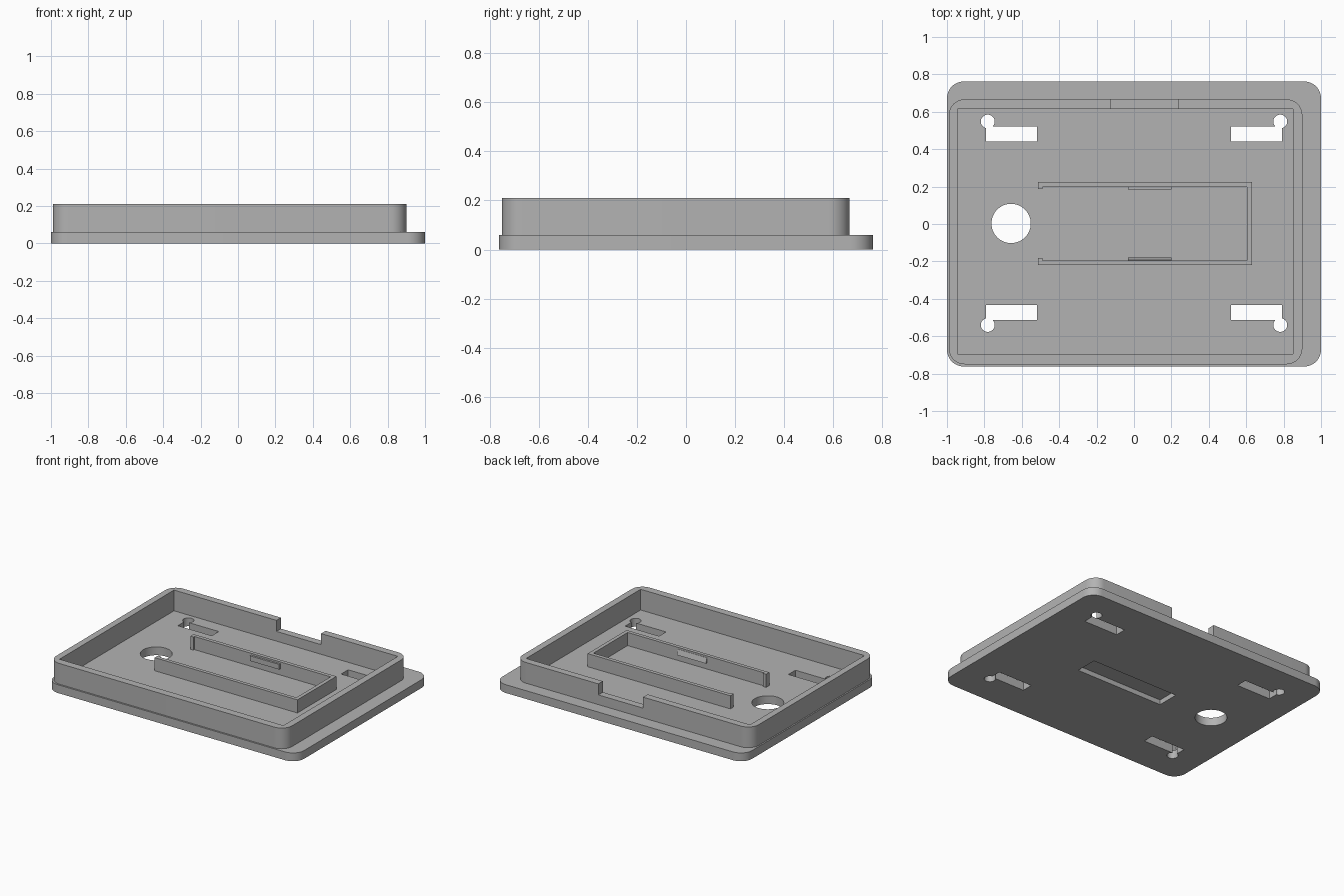
import bpy
import math

cube = bpy.data.objects.get("Cube")
if cube:
    bpy.data.objects.remove(cube, do_unlink=True)

grey = bpy.data.materials.new("plain grey")
grey.use_nodes = True
COLOUR = (0.45, 0.45, 0.45, 1)
grey.diffuse_color = COLOUR
grey.node_tree.nodes["Principled BSDF"].inputs["Base Color"].default_value = COLOUR


def prism(name, outline, z0, z1):
    """Extrude a counter-clockwise outline from z0 to z1."""
    n = len(outline)
    verts = [(x, y, z) for z in (z0, z1) for x, y in outline]
    faces = [tuple(reversed(range(n))), tuple(range(n, 2 * n))]
    faces += [(i, (i + 1) % n, n + (i + 1) % n, n + i) for i in range(n)]
    mesh = bpy.data.meshes.new(name)
    mesh.from_pydata(verts, [], faces)
    mesh.materials.append(grey)
    ob = bpy.data.objects.new(name, mesh)
    bpy.context.collection.objects.link(ob)
    return ob


def rect(x0, x1, y0, y1):
    return [(x0, y0), (x1, y0), (x1, y1), (x0, y1)]


def circle(cx, cy, r, n=40):
    return [(cx + r * math.cos(math.tau * i / n), cy + r * math.sin(math.tau * i / n))
            for i in range(n)]


def rounded(x0, x1, y0, y1, r, steps=10):
    centres = [(x1 - r, y1 - r), (x0 + r, y1 - r), (x0 + r, y0 + r), (x1 - r, y0 + r)]
    return [(cx + r * math.cos((q + i / steps) * math.pi / 2),
             cy + r * math.sin((q + i / steps) * math.pi / 2))
            for q, (cx, cy) in enumerate(centres) for i in range(steps + 1)]


def cut(target, outline, z0, z1):
    """Subtract a prism from the target, then drop the cutter."""
    cutter = prism("cutter", outline, z0, z1)
    cutter.hide_render = True
    mod = target.modifiers.new("cut", "BOOLEAN")
    mod.operation, mod.solver, mod.object = "DIFFERENCE", "EXACT", cutter
    bpy.context.view_layer.objects.active = target
    bpy.ops.object.modifier_apply(modifier=mod.name)
    bpy.data.objects.remove(cutter, do_unlink=True)


def smooth(ob):
    bpy.ops.object.select_all(action="DESELECT")
    ob.select_set(True)
    bpy.context.view_layer.objects.active = ob
    bpy.ops.object.shade_smooth_by_angle(angle=math.radians(30))


BASE_TOP, RIM_TOP, WALL_TOP = 0.06, 0.21, 0.155

# Base plate with cable hole, four keyhole slots and a pocket underneath
base = prism("base_plate", rounded(-1, 1, -0.762, 0.762, 0.09), 0, BASE_TOP)
cut(base, circle(-0.657, 0.003, 0.105, 64), -0.1, 0.2)
for side in (-1, 1):
    for cy in (-0.472, 0.48):
        x0, x1 = sorted((side * 0.518, side * 0.79))
        cut(base, rect(x0, x1, cy - 0.04, cy + 0.04), -0.1, 0.2)
        cut(base, circle(side * 0.782, cy + math.copysign(0.068, cy), 0.037), -0.1, 0.2)
cut(base, rect(-0.29, 0.41, -0.08, 0.08), -0.1, 0.035)
smooth(base)

# Raised rim with a notch in the back
rim = prism("rim", rounded(-0.99, 0.9, -0.75, 0.667, 0.085), BASE_TOP - 0.01, RIM_TOP)
cut(rim, rect(-0.943, 0.85, -0.695, 0.615), 0, 0.4)
cut(rim, rect(-0.123, 0.235, 0.5, 0.8), 0.13, 0.4)
smooth(rim)

# U-shaped holder wall with small lips at the open end
prism("holder_wall", [
    (-0.513, -0.22), (0.63, -0.22), (0.63, 0.225), (-0.513, 0.225),
    (-0.513, 0.187), (-0.488, 0.187), (-0.488, 0.198), (0.603, 0.198),
    (0.603, -0.194), (-0.488, -0.194), (-0.488, -0.183), (-0.513, -0.183),
], BASE_TOP - 0.01, WALL_TOP)

# Snap tabs on the inside of the holder
prism("back_snap_tab", rect(-0.033, 0.2, 0.184, 0.2), 0.105, 0.142)
front_tab = prism("front_snap_tab", rect(-0.033, 0.2, -0.196, -0.18), 0.105, 0.142)
for v in front_tab.data.vertices:
    if v.co.z > 0.14 and v.co.y > -0.19:
        v.co.y = -0.192
